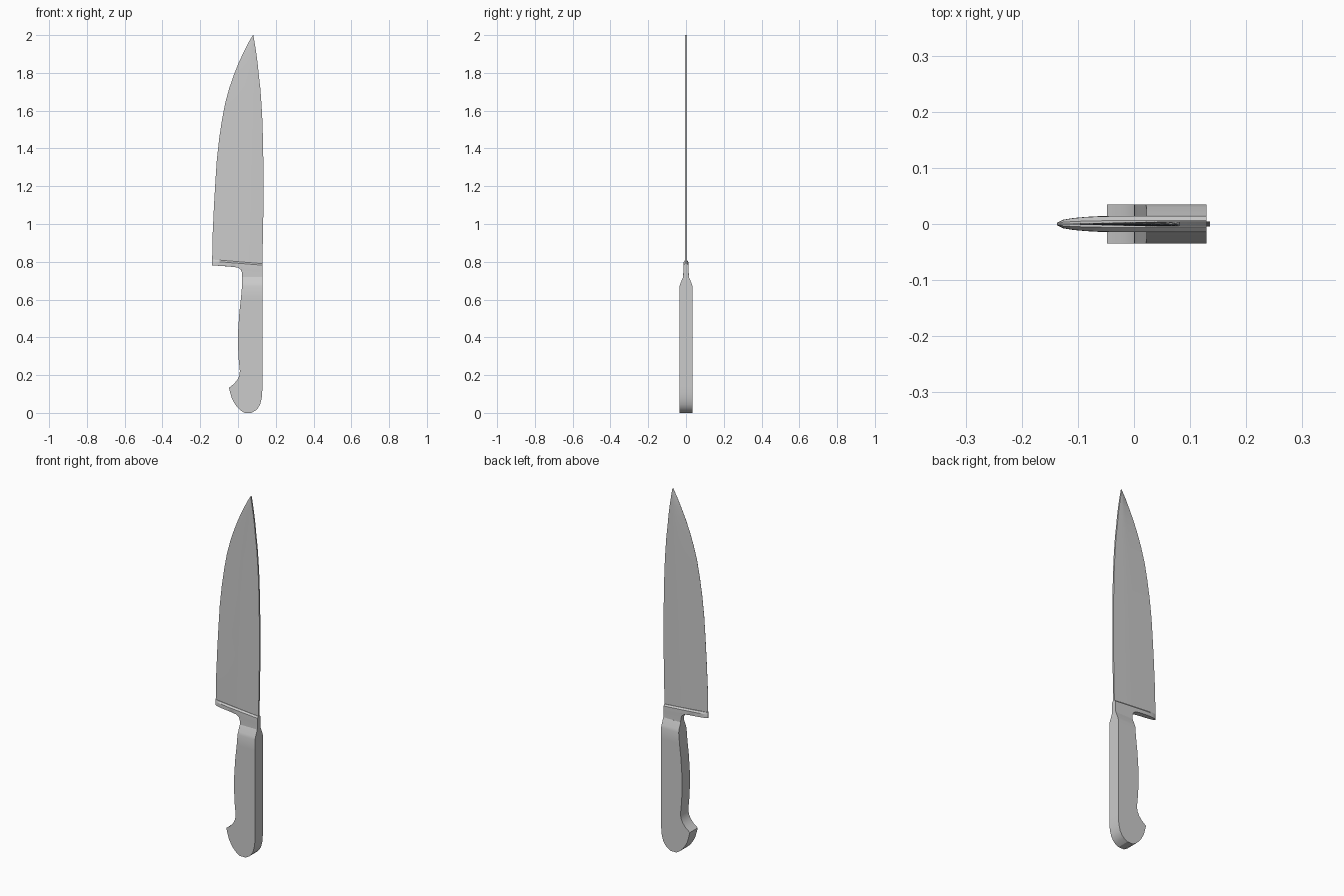
import bpy, bmesh, math


def loft(name, rows, half_thickness, columns=10):
    """Skin a two-sided solid through rows (left x, left z, right x, right z, size)."""
    bm = bmesh.new()
    rings = []
    for xl, zl, xr, zr, size in rows:
        front, back = [], []
        for i in range(columns + 1):
            u = (i / columns) ** 1.4
            x, z = xl + (xr - xl) * u, zl + (zr - zl) * u
            t = half_thickness(x, u, size)
            front.append(bm.verts.new((x, -t, z)))
            back.append(bm.verts.new((x, t, z)))
        rings.append(front + back[::-1])
    for a, b in zip(rings, rings[1:]):
        for i in range(len(a)):
            j = (i + 1) % len(a)
            bm.faces.new((a[i], a[j], b[j], b[i]))
    bm.faces.new(rings[0][::-1])
    bm.faces.new(rings[-1])
    bmesh.ops.remove_doubles(bm, verts=bm.verts, dist=0.00002)
    bmesh.ops.recalc_face_normals(bm, faces=bm.faces)
    mesh = bpy.data.meshes.new(name)
    bm.to_mesh(mesh)
    bm.free()
    obj = bpy.data.objects.new(name, mesh)
    bpy.context.collection.objects.link(obj)
    bpy.ops.object.select_all(action='DESELECT')
    obj.select_set(True)
    bpy.context.view_layer.objects.active = obj
    bpy.ops.object.shade_smooth_by_angle(angle=math.radians(25))
    return obj


def level(rows, size=None):
    """Expand (left x, right x, z[, size]) into horizontal rows."""
    return [(r[0], r[2], r[1], r[2], size or r[3]) for r in rows]


# Handle: slab grip with a rounded, hooked butt, tapering into the neck
G = 0.0345
handle = level([
    (0.035, 0.07, 0.0), (0.015, 0.092, 0.012), (0.0, 0.106, 0.026),
    (-0.015, 0.117, 0.045), (-0.032, 0.125, 0.075), (-0.041, 0.128, 0.105),
    (-0.048, 0.129, 0.133), (-0.023, 0.129, 0.152), (-0.005, 0.129, 0.173),
    (0.006, 0.129, 0.195), (0.010, 0.129, 0.22), (0.003, 0.129, 0.29),
    (0.0, 0.129, 0.36), (0.001, 0.129, 0.44), (0.007, 0.129, 0.53),
    (0.016, 0.129, 0.61), (0.021, 0.129, 0.67)], G)
handle += level([(0.022, 0.129, 0.685, 0.030), (0.022, 0.129, 0.72, 0.015)])
loft("handle", handle, lambda x, u, s: s)


# Bolster: thin neck flaring into a heel guard that narrows toward the edge
def bolster_thickness(x, u, s):
    k = min(1, max(0, (-0.03 - x) / 0.107))
    return s * (0.15 + 0.85 * math.sqrt(1 - k * k))


loft("bolster", [
    (0.022, 0.715, 0.129, 0.715, 0.0150),
    (0.022, 0.740, 0.129, 0.735, 0.0145),
    (0.015, 0.758, 0.129, 0.745, 0.0145),
    (0.000, 0.769, 0.129, 0.752, 0.0145),
    (-0.030, 0.774, 0.129, 0.758, 0.0145),
    (-0.137, 0.781, 0.129, 0.765, 0.0145),
    (-0.137, 0.803, 0.129, 0.782, 0.0140),
    (-0.137, 0.812, 0.129, 0.790, 0.0060)], bolster_thickness)

# Blade: wedge section, thick at the spine and thin along the curved edge
B = 0.0045
blade = [(-0.137, 0.80, 0.129, 0.775, B)] + level([
    (-0.134, 0.132, 0.95), (-0.127, 0.135, 1.10), (-0.120, 0.135, 1.22),
    (-0.112, 0.134, 1.34), (-0.100, 0.132, 1.45), (-0.085, 0.129, 1.55),
    (-0.068, 0.124, 1.64), (-0.046, 0.118, 1.72), (-0.022, 0.110, 1.79),
    (0.002, 0.104, 1.85), (0.030, 0.096, 1.91), (0.055, 0.088, 1.96),
    (0.079, 0.081, 2.0)], B)
loft("blade", blade, lambda x, u, s: s * (0.08 + 0.92 * min(1, u * 1.5)))
